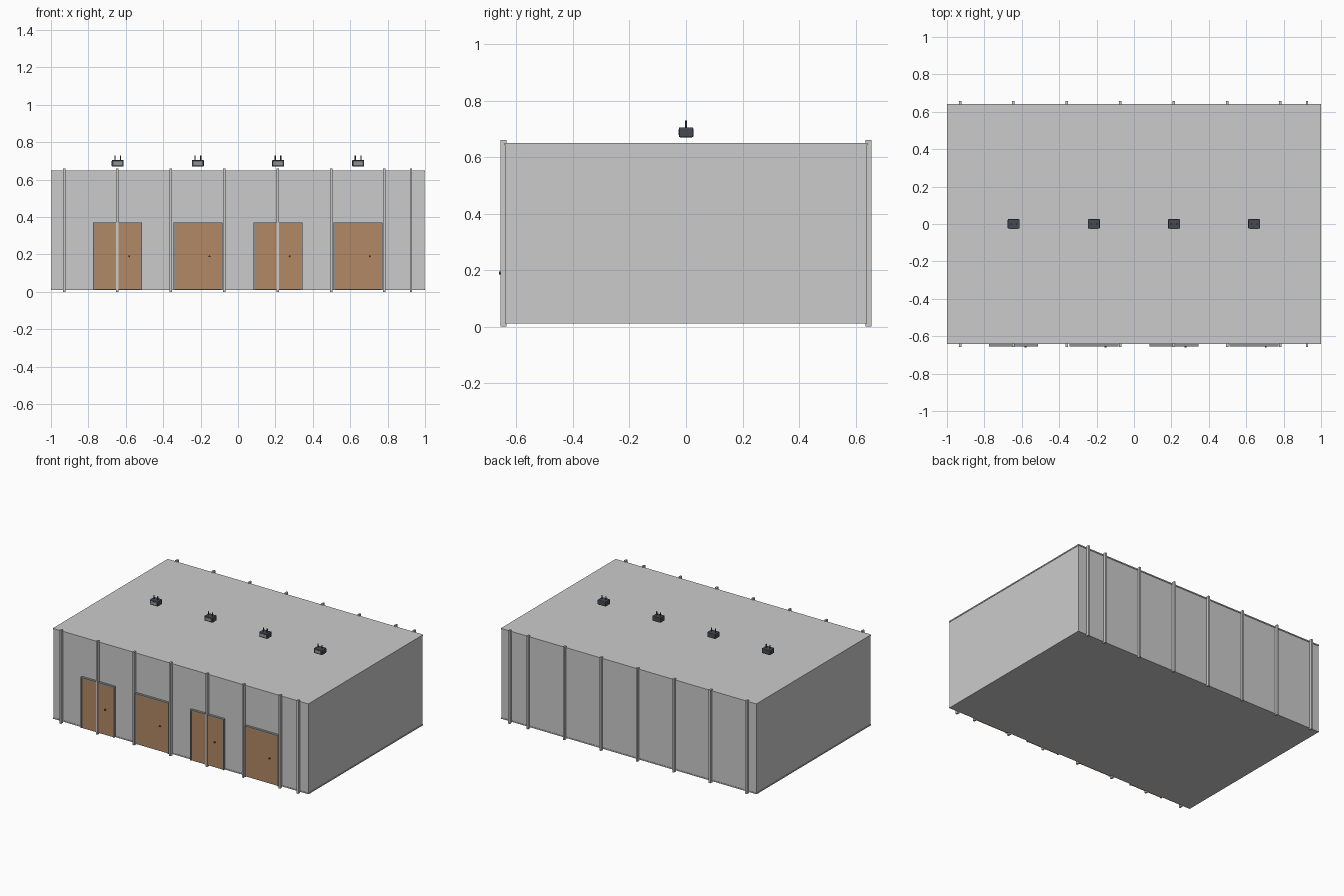
import bpy
from math import pi

if "Cube" in bpy.data.objects:
    bpy.data.objects.remove(bpy.data.objects["Cube"])


def material(name, rgb):
    m = bpy.data.materials.new(name)
    m.diffuse_color = (*rgb, 1)
    m.use_nodes = True
    m.node_tree.nodes["Principled BSDF"].inputs["Base Color"].default_value = m.diffuse_color
    return m


wood = material("brown_wood", (0.45, 0.25, 0.13))
dark = material("dark_metal", (0.06, 0.07, 0.085))
steel = material("steel", (0.28, 0.29, 0.29))
wall_grey = material("wall_grey", (0.8, 0.8, 0.8))


def box(name, x, y, z, mat, bevel=0.0):
    """Box from (min, max) ranges on each axis."""
    r = (x, y, z)
    bpy.ops.mesh.primitive_cube_add(size=1, location=[(a + b) / 2 for a, b in r])
    o = bpy.context.object
    o.name = name
    o.scale = [b - a for a, b in r]
    bpy.ops.object.transform_apply(location=False, rotation=False, scale=True)
    o.data.materials.append(mat)
    if bevel:
        m = o.modifiers.new("bevel", 'BEVEL')
        m.width = bevel
        m.segments = 2
    return o


def rod(name, loc, radius, depth, mat, rot=(0, 0, 0)):
    bpy.ops.mesh.primitive_cylinder_add(vertices=12, radius=radius, depth=depth,
                                        location=loc, rotation=rot)
    o = bpy.context.object
    o.name = name
    o.data.materials.append(mat)
    bpy.ops.object.shade_smooth_by_angle()
    return o


# building shell: floor slab, walls, roof slab
box("floor_slab", (-1, 1), (-0.64, 0.64), (0.01, 0.018), wall_grey)
box("walls", (-0.997, 0.997), (-0.638, 0.638), (0.018, 0.642), wall_grey)
box("roof_slab", (-1, 1), (-0.642, 0.642), (0.642, 0.65), wall_grey)

# wall posts along the front and back
post_xs = [-0.93 + 0.2855 * i for i in range(7)] + [0.925]
for side, sy in (("front", -1), ("back", 1)):
    for i, px in enumerate(post_xs):
        y = sorted((sy * 0.636, sy * 0.657))
        box(f"{side}_post_{i + 1}", (px - 0.0065, px + 0.0065), y,
            (0, 0.66), wall_grey)

for i in range(4):
    cx = -0.643 + 0.4285 * i

    # door leaf, frame and knob
    box(f"door_{i + 1}", (cx - 0.123, cx + 0.123), (-0.652, -0.637),
        (0.012, 0.362), wood)
    for s, side in ((-1, "left"), (1, "right")):
        fx = sorted((cx + s * 0.123, cx + s * 0.131))
        box(f"door_frame_{side}_{i + 1}", fx, (-0.655, -0.637), (0.01, 0.362), steel)
    box(f"door_frame_top_{i + 1}", (cx - 0.131, cx + 0.131), (-0.655, -0.637),
        (0.362, 0.37), steel)
    rod(f"door_knob_{i + 1}", (cx + 0.062, -0.655, 0.19), 0.005, 0.012, dark,
        (pi / 2, 0, 0))

    # roof floodlight: housing, lens and two mounting prongs
    box(f"lamp_housing_{i + 1}", (cx - 0.032, cx + 0.032), (-0.025, 0.026),
        (0.67, 0.705), dark, 0.004)
    box(f"lamp_lens_{i + 1}", (cx - 0.023, cx + 0.023), (-0.0265, -0.02),
        (0.678, 0.697), steel)
    for s, side in ((-1, "left"), (1, "right")):
        rod(f"lamp_prong_{side}_{i + 1}", (cx + s * 0.015, 0, 0.713), 0.0035, 0.034, dark)
